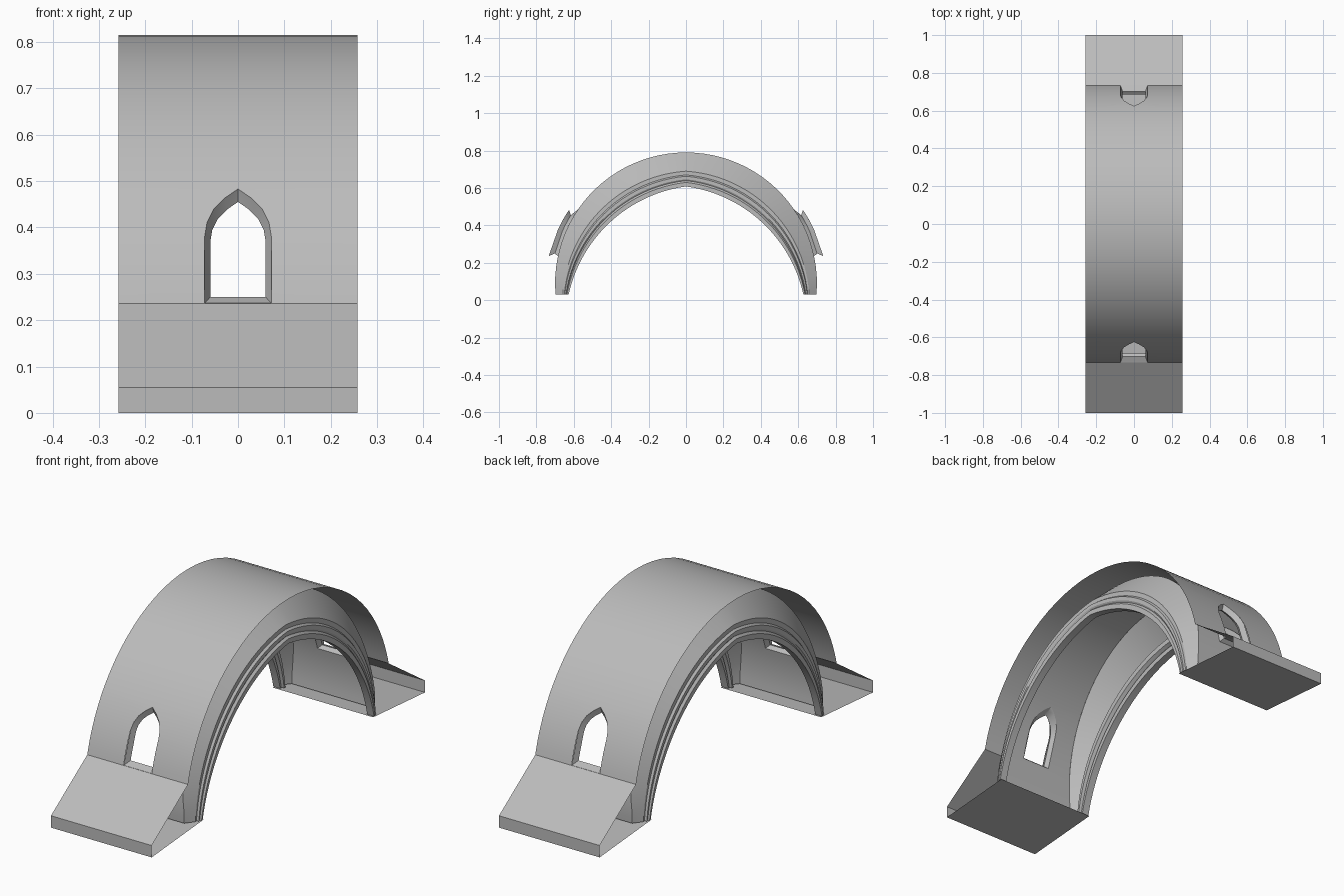
import bpy, bmesh
from math import sin, cos, asin, atan2, radians, sqrt, pi

cube = bpy.data.objects.get("Cube")
if cube:
    bpy.data.objects.remove(cube, do_unlink=True)

stone = bpy.data.materials.new("grey_stone")
stone.use_nodes = True
colour = (0.5, 0.5, 0.5, 1)
stone.diffuse_color = colour
stone.node_tree.nodes["Principled BSDF"].inputs["Base Color"].default_value = colour

HALF = 0.258             # half the bay length
OUTER = (0.06, 0.755)    # centre height and radius of the outer shell
INNER = (0.09, 0.70)     # the same for the vault lining
SILL, SPLIT, FOOT = 0.236, 0.5, 0.03


def depth(arc, z):
    return -sqrt(max(0, arc[1] ** 2 - (z - arc[0]) ** 2))


def web_inset(z):
    # the web leans further into the bay as it rises
    return 0.045 + 0.08 * max(0, (z - INNER[0]) / INNER[1])


def finish(name, bm, mirror_x=False, angle=30):
    bmesh.ops.remove_doubles(bm, verts=bm.verts, dist=1e-5)
    bmesh.ops.recalc_face_normals(bm, faces=bm.faces)
    mesh = bpy.data.meshes.new(name)
    bm.to_mesh(mesh)
    bm.free()
    mesh.materials.append(stone)
    obj = bpy.data.objects.new(name, mesh)
    bpy.context.collection.objects.link(obj)
    mod = obj.modifiers.new("mirror", 'MIRROR')
    mod.use_axis = (mirror_x, True, False)
    mod.merge_threshold = 1e-4
    bpy.ops.object.select_all(action='DESELECT')
    obj.select_set(True)
    bpy.context.view_layer.objects.active = obj
    bpy.ops.object.shade_smooth_by_angle(angle=radians(angle))
    return obj


def loft(bm, rows, closed=False):
    grid = [[bm.verts.new(p) for p in row] for row in rows]
    n = len(grid[0])
    for a, b in zip(grid, grid[1:]):
        for i in range(n if closed else n - 1):
            j = (i + 1) % n
            bm.faces.new((a[i], a[j], b[j], b[i]))


# Pointed window outline in x and z
side = [(0.072, SILL), (0.072, 0.38), (0.067, 0.41), (0.052, 0.44), (0.028, 0.464)]
window = side + [(0, 0.483)] + [(-x, z) for x, z in reversed(side)]


def shell(name, arc, bottom, half_at):
    # Flat panel with a window opening, sliced and bent onto the arc
    bm = bmesh.new()
    corner = [(-HALF, bottom), (HALF, bottom), (HALF, SPLIT), (-HALF, SPLIT)]
    sill = bottom + 0.001 if bottom == SILL else SILL
    for outline in (corner, [(x, max(z, sill)) for x, z in window]):
        vs = [bm.verts.new((x, 0, z)) for x, z in outline]
        for i, v in enumerate(vs):
            bm.edges.new((v, vs[(i + 1) % len(vs)]))
    bmesh.ops.triangle_fill(bm, edges=bm.edges[:], use_beauty=True, normal=(0, -1, 0))
    z = bottom + 0.03
    while z < SPLIT - 0.01:
        bmesh.ops.bisect_plane(bm, geom=bm.verts[:] + bm.edges[:] + bm.faces[:],
                               plane_co=(0, 0, z), plane_no=(0, 0, 1))
        z += 0.03
    for v in bm.verts:
        x, z = v.co.x, v.co.z
        if abs(x) > 0.08:
            k = (abs(x) - 0.08) / (HALF - 0.08)
            v.co.x = (0.08 + k * (half_at(z) - 0.08)) * (1 if x > 0 else -1)
        v.co.y = depth(arc, z)
    # Plain crown from the panel to the ridge
    start = asin((SPLIT - arc[0]) / arc[1])
    rows = []
    for i in range(13):
        a = start + (pi / 2 - start) * i / 12
        z = arc[0] + arc[1] * sin(a)
        rows.append([(s * half_at(z), -arc[1] * cos(a), z) for s in (-1, 1)])
    loft(bm, rows)
    return finish(name, bm)


shell("outer_shell", OUTER, SILL, lambda z: HALF)
shell("vault_lining", INNER, FOOT, lambda z: HALF - web_inset(z))

# Splayed window surround between the two shells
bm = bmesh.new()
rows = []
for scale, t in ((1, 0), (0.96, 0.15), (0.83, 0.6), (0.9, 0.75), (1, 1)):
    row = []
    for x, z in window:
        zz = 0.318 + (z - 0.318) * scale
        row.append((x * scale, depth(OUTER, zz) * (1 - t) + depth(INNER, zz) * t, zz))
    rows.append(row)
loft(bm, rows, closed=True)
finish("window_surround", bm)

# Sloping buttress skirts, open at the ends
bm = bmesh.new()
skirt = [(depth(OUTER, SILL), SILL), (-1, 0.055), (-1, 0), (-0.62, FOOT)]
loft(bm, [[(x, y, z) for x in (-HALF, HALF)] for y, z in skirt])
finish("buttress_skirt", bm, angle=20)

# Pointed moulded ribs with leaning webs up to the lining
moulding = [(1, None), (0.72, None), (0.45, 0.015), (0.34, 0.015), (0.30, 0.005),
            (0.21, 0.005), (0.17, 0.010), (0.12, 0.0), (0, 0.0), (0, 0.035),
            (0.12, 0.035), (0.17, 0.028), (0.21, 0.045), (0.34, 0.045), (0.46, 0.022)]
CX, CZ, RAD = 0.1, -0.13, 0.745
a0 = atan2(FOOT - CZ, 0.62 + CX)
a1 = atan2(sqrt(RAD ** 2 - CX ** 2), CX)
b0 = asin((FOOT - INNER[0]) / INNER[1])
STEPS = 24
rows = []
for i in range(STEPS + 1):
    u = i / STEPS
    a, b = a0 + (a1 - a0) * u, b0 + (pi / 2 - b0) * u
    iy, iz = CX - RAD * cos(a), CZ + RAD * sin(a)
    oy, oz = -INNER[1] * cos(b), INNER[0] + INNER[1] * sin(b)
    row = []
    for f, inset in moulding:
        if inset is None:
            inset = 0.015 + (web_inset(oz) - 0.015) * (f - 0.45) / 0.55
        row.append((HALF - inset, iy + (oy - iy) * f, iz + (oz - iz) * f))
    rows.append(row)
bm = bmesh.new()
loft(bm, rows)
finish("end_rib", bm, mirror_x=True)
